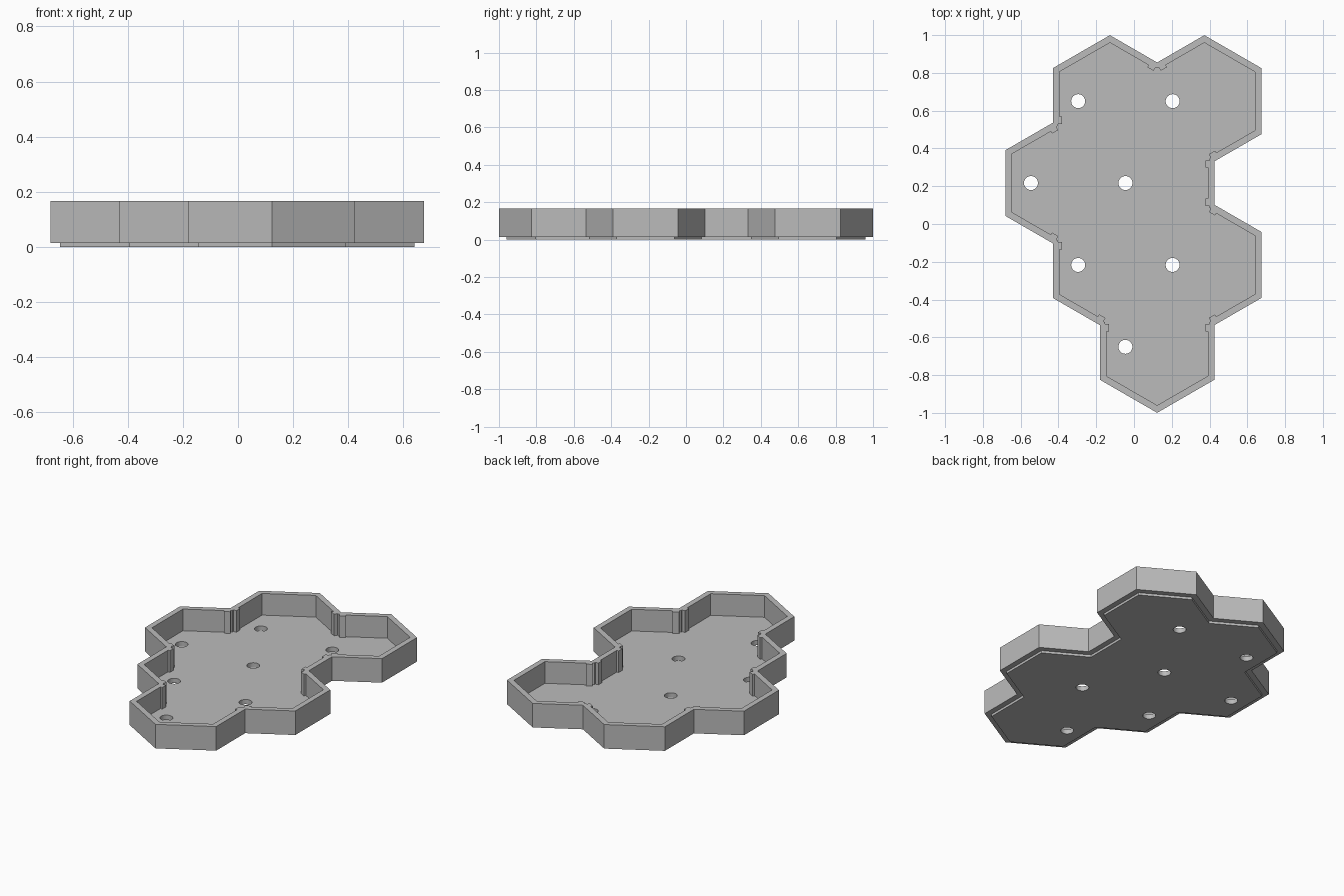
import bpy
from math import cos, sin, pi, radians
from mathutils import Vector

if "Cube" in bpy.data.objects:
    bpy.data.objects.remove(bpy.data.objects["Cube"])

grey = bpy.data.materials.new("plain grey")
grey.use_nodes = True
colour = (0.5, 0.5, 0.5, 1)
grey.diffuse_color = colour
grey.node_tree.nodes["Principled BSDF"].inputs["Base Color"].default_value = colour

# Hexagonal cells, placed by column (half pitches) and row
PITCH, ROW = 0.5, 0.4335


def cell(col, row):
    return Vector((0.1225 + col * PITCH / 2, (row - 1.5) * ROW))


# Outline edges, counterclockwise: cell, then the directions of its exposed sides
EXPOSED = [((0, 0), (180, 240, 300, 0)), ((1, 1), (300, 0, 60)), ((0, 2), (0,)),
           ((1, 3), (300, 0, 60, 120)), ((-1, 3), (60, 120, 180)),
           ((-2, 2), (120, 180, 240)), ((-1, 1), (180, 240))]
CELLS = [c for c, _ in EXPOSED] + [(0, 2)]
SIDES = [(cell(*c), Vector((cos(radians(a)), sin(radians(a)))))
         for c, angles in EXPOSED for a in angles]


def outline(apothem, ribs=False):
    """Merged outline of the cells; ribs adds paired ribs at the inward corners."""
    points = []
    for i, (c2, n2) in enumerate(SIDES):
        c1, n1 = SIDES[i - 1]
        k1, k2 = n1.dot(c1) + apothem, n2.dot(c2) + apothem
        det = n1.x * n2.y - n1.y * n2.x
        p = Vector(((k1 * n2.y - k2 * n1.y) / det, (n1.x * k2 - n2.x * k1) / det))
        if not ribs or det > 0:
            points.append(p)
            continue
        d1, d2 = Vector((-n1.y, n1.x)), Vector((-n2.y, n2.x))
        far, near, rib, groove = 0.052, 0.014, 0.013, 0.008
        points += [p - d1 * far, p - d1 * far - n1 * rib,
                   p - d1 * near - n1 * rib, p - d1 * near + n1 * groove,
                   p + (n1 + n2) / (1 + n1.dot(n2)) * groove,
                   p + d2 * near + n2 * groove, p + d2 * near - n2 * rib,
                   p + d2 * far - n2 * rib, p + d2 * far]
    return points


def slab(name, loops, bottom, top):
    """Flat shape with cut-outs, extruded between two heights."""
    curve = bpy.data.curves.new(name, "CURVE")
    curve.dimensions, curve.fill_mode = "2D", "BOTH"
    curve.extrude = (top - bottom) / 2
    for loop in loops:
        spline = curve.splines.new("POLY")
        spline.points.add(len(loop) - 1)
        for point, p in zip(spline.points, loop):
            point.co = (p.x, p.y, 0, 1)
        spline.use_cyclic_u = True
    temp = bpy.data.objects.new(name + " curve", curve)
    bpy.context.collection.objects.link(temp)
    graph = bpy.context.evaluated_depsgraph_get()
    mesh = bpy.data.meshes.new_from_object(temp.evaluated_get(graph))
    bpy.data.objects.remove(temp)
    mesh.name = name
    mesh.materials.clear()
    mesh.materials.append(grey)
    mesh.shade_flat()
    obj = bpy.data.objects.new(name, mesh)
    obj.location.z = (top + bottom) / 2
    bpy.context.collection.objects.link(obj)
    return obj


# Round holes, left of each cell centre, plus one in the middle of the tray
hole_centres = [cell(*c) + Vector((-0.168, 0)) for c in dict.fromkeys(CELLS)]
holes = [[c + 0.037 * Vector((cos(t * pi / 16), sin(t * pi / 16))) for t in range(32)]
         for c in hole_centres]

# Wall with ribs, floor and the inset base below
INNER = 0.268
slab("wall", [outline(0.3025), outline(INNER, ribs=True)], 0.015, 0.167)
slab("floor", [outline(0.287)] + holes, 0.016, 0.03)
slab("inset_base", [outline(INNER)] + holes, 0, 0.018)
